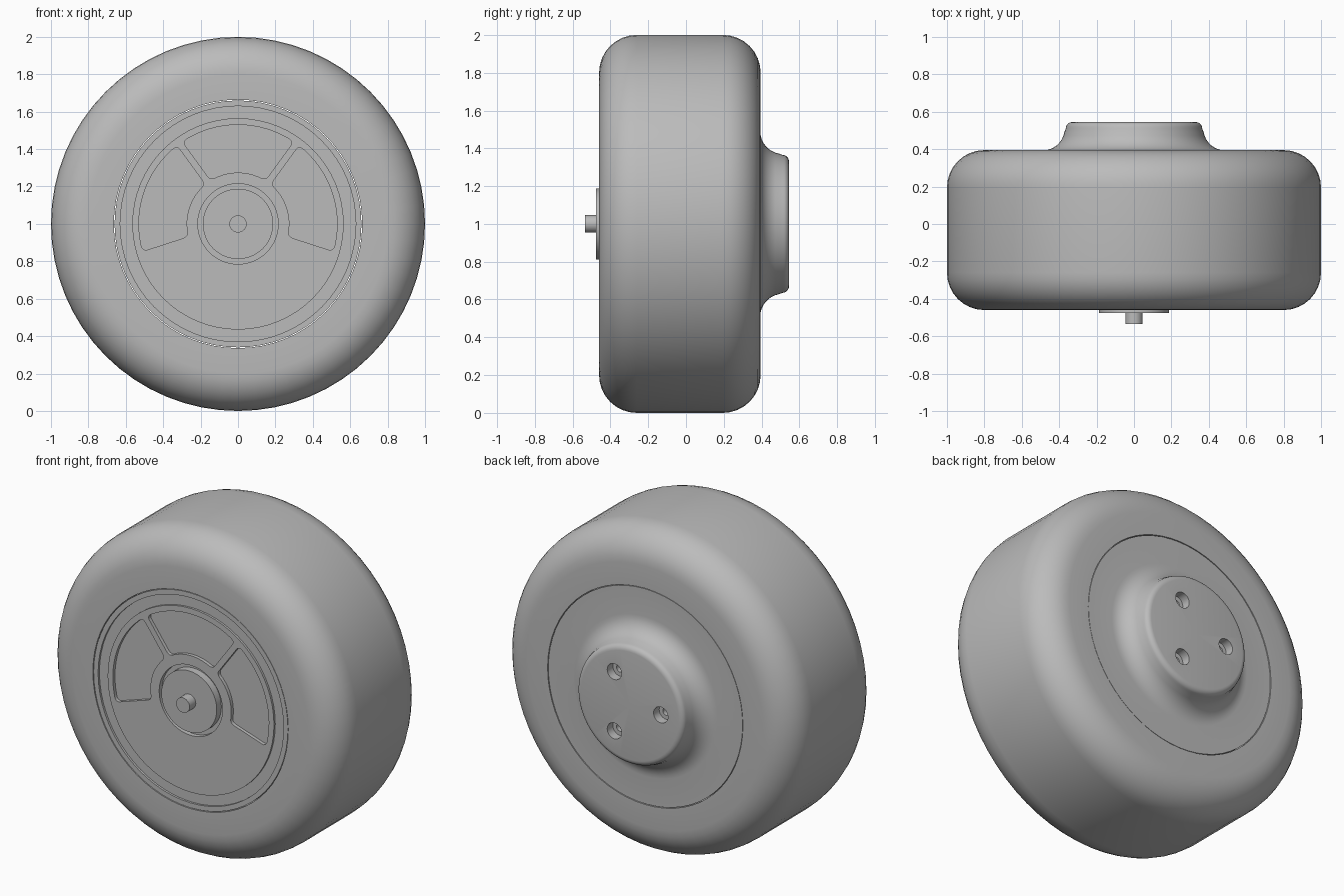
import bpy, bmesh
from math import sin, cos, asin, pi, radians
from mathutils import Matrix, Vector

if "Cube" in bpy.data.objects:
    bpy.data.objects.remove(bpy.data.objects["Cube"])

grey = bpy.data.materials.new("wheel_grey")
grey.use_nodes = True
grey.diffuse_color = (0.5, 0.5, 0.5, 1)
grey.node_tree.nodes["Principled BSDF"].inputs["Base Color"].default_value = (0.5, 0.5, 0.5, 1)

AXLE = Vector((0, 0, 1))


def finish(name, bm):
    bmesh.ops.recalc_face_normals(bm, faces=bm.faces)
    mesh = bpy.data.meshes.new(name)
    bm.to_mesh(mesh)
    bm.free()
    mesh.materials.append(grey)
    ob = bpy.data.objects.new(name, mesh)
    bpy.context.collection.objects.link(ob)
    return ob


def arc(r, y, rad, start, end, n=8):
    """Profile points (radius, y) along a circular arc, angles in degrees."""
    steps = [radians(start + (end - start) * i / n) for i in range(n + 1)]
    return [(r + rad * cos(a), y + rad * sin(a)) for a in steps]


def lathe(name, profile, steps=64, centre=AXLE):
    """Spin a (radius, y) profile around an axis parallel to y."""
    bm = bmesh.new()
    verts = [bm.verts.new(centre + Vector((r, y, 0))) for r, y in profile]
    edges = [bm.edges.new(pair) for pair in zip(verts, verts[1:])]
    bmesh.ops.spin(bm, geom=verts + edges, cent=centre, axis=(0, 1, 0),
                   angle=2 * pi, steps=steps)
    bmesh.ops.remove_doubles(bm, verts=bm.verts, dist=0.0001)
    return finish(name, bm)


def disc(name, radius, y0, y1, x=0, z=0, steps=24):
    return lathe(name, [(0, y0), (radius, y0), (radius, y1), (0, y1)], steps,
                 AXLE + Vector((x, 0, z)))


def box(name, size, offset, turn=0):
    """Box placed around the axle, then turned about it."""
    bm = bmesh.new()
    bmesh.ops.create_cube(bm, size=1)
    spot = Matrix.Translation(AXLE) @ Matrix.Rotation(-turn, 4, 'Y')
    bm.transform(spot @ Matrix.Translation(offset) @ Matrix.Diagonal((*size, 1)))
    return finish(name, bm)


def pocket(turn, inner=0.275, outer=0.53, half_gap=0.018):
    """Rounded wedge between two spokes."""
    def edge(radius, n):
        a = pi / 5 - asin(half_gap / radius)
        return [(radius * sin(t), radius * cos(t))
                for t in (-a + 2 * a * i / n for i in range(n + 1))]
    far, near = edge(outer, 16), edge(inner, 8)[::-1]
    bm = bmesh.new()
    verts = [bm.verts.new((x, -0.6, z)) for x, z in far + near]
    bm.faces.new(verts)
    corners = [verts[0], verts[16], verts[17], verts[-1]]
    bmesh.ops.bevel(bm, geom=corners, offset=0.025, segments=4,
                    affect='VERTICES', profile=0.5)
    new = bmesh.ops.extrude_face_region(bm, geom=bm.faces[:])["geom"]
    moved = [v for v in new if isinstance(v, bmesh.types.BMVert)]
    bmesh.ops.translate(bm, verts=moved, vec=(0, 0.163, 0))
    bm.transform(Matrix.Translation(AXLE) @ Matrix.Rotation(turn, 4, 'Y'))
    return finish("pocket_cutter", bm)


def carve(ob, cutters):
    bpy.context.view_layer.objects.active = ob
    for cutter in cutters:
        mod = ob.modifiers.new("cut", 'BOOLEAN')
        mod.operation, mod.solver, mod.object = 'DIFFERENCE', 'EXACT', cutter
        bpy.ops.object.modifier_apply(modifier=mod.name)
        bpy.data.objects.remove(cutter)


# Tyre: rounded ring around the rim
tyre_profile = ([(0.664, 0.3), (0.664, -0.46)] + arc(0.8, -0.26, 0.2, -90, 0)
                + arc(0.8, 0.195, 0.2, 0, 90) + [(0.664, 0.395), (0.664, 0.3)])
tyre = lathe("tyre", tyre_profile)

# Rim: front face with grooves, rear face flaring into the raised hub
rim_profile = [(0, -0.43), (0.215, -0.43), (0.215, -0.458), (0.565, -0.458),
               (0.565, -0.445), (0.63, -0.445), (0.63, -0.458), (0.66, -0.458),
               (0.66, 0.393)]
rim_profile += arc(0.49, 0.513, 0.12, 270, 190) + arc(0.33, 0.51, 0.035, 0, 90, 5) + [(0, 0.545)]
rim = lathe("rim", rim_profile)
carve(rim, [pocket(i * 2 * pi / 5) for i in range(5)])

# Rear bolt holes: wide bore with a narrower one inside
for i in range(3):
    a = pi + i * 2 * pi / 3
    x, z = 0.21 * cos(a), 0.21 * sin(a)
    carve(rim, [disc("bore_cutter", 0.049, 0.49, 0.6, x, z),
                disc("bolt_cutter", 0.024, 0.44, 0.6, x, z)])

# Front hub: base plate, then a cap with a flat, a recess, a slot and three holes
hub_base = disc("hub_base", 0.188, -0.475, -0.42, steps=48)
hub_cap = disc("hub_cap", 0.19, -0.548, -0.47, steps=48)
carve(hub_cap, [
    box("flat_cutter", (0.2, 0.3, 0.5), (0.257, -0.55, 0), radians(31)),
    disc("recess_cutter", 0.12, -0.6, -0.485, steps=32),
    box("slot_cutter", (0.15, 0.3, 0.2), (0, -0.635, -0.19)),
])
for i in range(3):
    a = pi / 2 + i * 2 * pi / 3
    carve(hub_cap, [disc("screw_cutter", 0.023, -0.6, -0.5, 0.15 * cos(a), 0.15 * sin(a), 16)])
axle_pin = disc("axle_pin", 0.046, -0.535, -0.46)

# Smooth shading with crisp edges
for ob in (tyre, rim, hub_base, hub_cap, axle_pin):
    ob.select_set(True)
    bpy.context.view_layer.objects.active = ob
bpy.ops.object.shade_smooth_by_angle(angle=radians(30))
